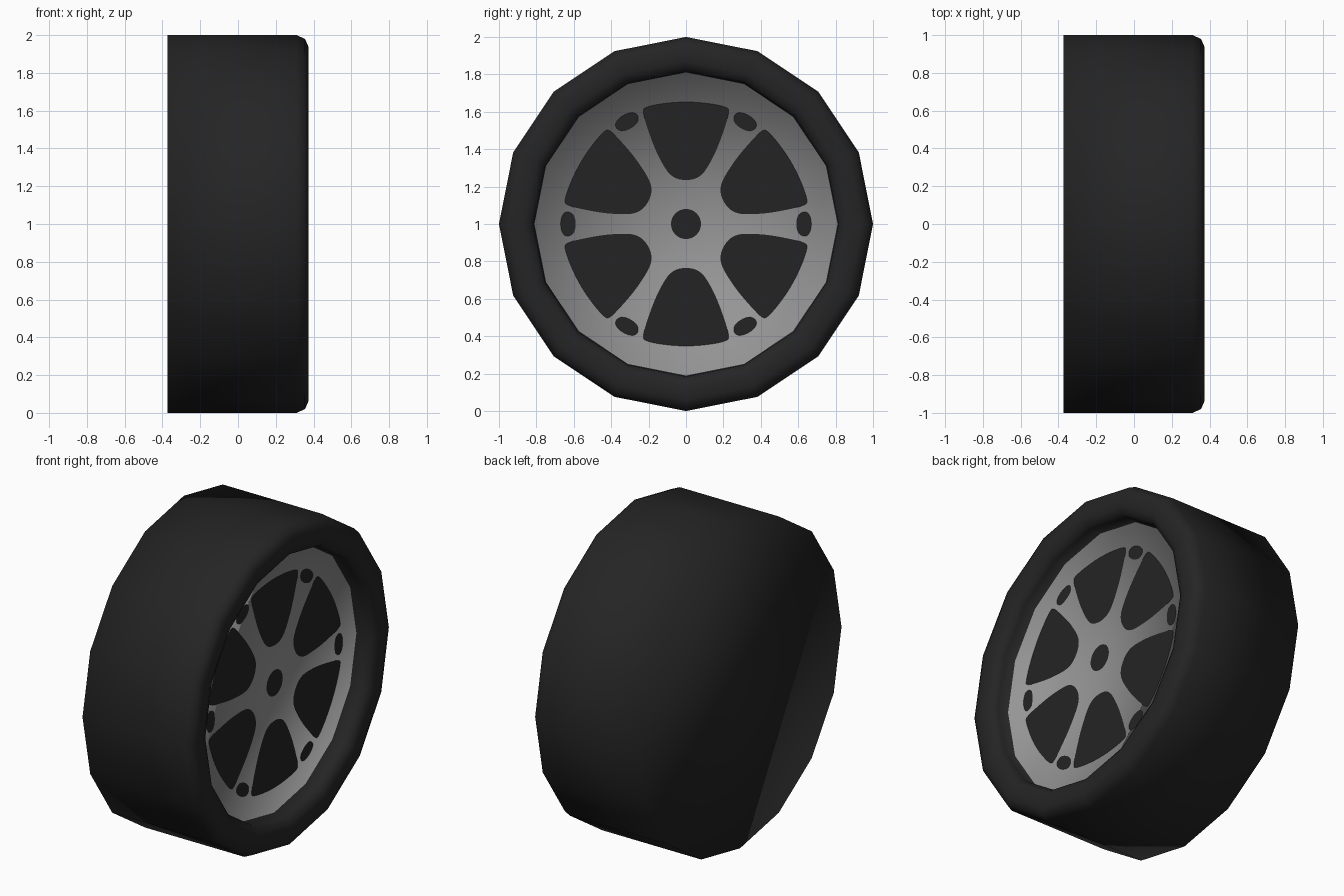
import bpy, bmesh, math
from mathutils import Vector

if "Cube" in bpy.data.objects:
    bpy.data.objects.remove(bpy.data.objects["Cube"])

SIDES = 16
CZ = 1.0          # axle height
DISC_X = 0.25     # depth of the recessed wheel face


def material(name, v):
    m = bpy.data.materials.new(name)
    m.diffuse_color = (v, v, v, 1)
    m.use_nodes = True
    m.node_tree.nodes["Principled BSDF"].inputs["Base Color"].default_value = m.diffuse_color
    return m


rubber = material("black_rubber", 0.018)
alloy = material("grey_alloy", 0.30)
opening = material("dark_opening", 0.0175)


def make_object(name, bm, mats):
    me = bpy.data.meshes.new(name)
    bm.to_mesh(me)
    bm.free()
    for m in mats:
        me.materials.append(m)
    ob = bpy.data.objects.new(name, me)
    bpy.context.collection.objects.link(ob)
    return ob


# Tyre and wheel face: one profile (x, radius) turned about the axle
profile = [(-0.373, 1.0), (0.31, 1.0), (0.355, 0.98), (0.372, 0.94),
           (0.372, 0.87), (0.355, 0.83), (0.32, 0.815), (DISC_X, 0.81)]
bm = bmesh.new()
rings = []
for x, r in profile:
    ring = []
    for i in range(SIDES):
        a = 2 * math.pi * i / SIDES
        ring.append(bm.verts.new((x, r * math.cos(a), CZ + r * math.sin(a))))
    rings.append(ring)
for a, b in zip(rings, rings[1:]):
    for i in range(SIDES):
        j = (i + 1) % SIDES
        bm.faces.new((a[i], a[j], b[j], b[i]))
bm.faces.new(rings[0][::-1])                      # closed inner side
hub = bm.verts.new((DISC_X, 0, CZ))
for i in range(SIDES):                            # alloy face
    f = bm.faces.new((rings[-1][i], rings[-1][(i + 1) % SIDES], hub))
    f.material_index = 1
bmesh.ops.recalc_face_normals(bm, faces=bm.faces[:])
for f in bm.faces:
    f.smooth = True
make_object("tyre_and_wheel_face", bm, [rubber, alloy])


def rounded(points, steps=5):
    """Closed smooth curve through the points."""
    pts = [Vector(p) for p in points]
    n, out = len(pts), []
    for i in range(n):
        p0, p1, p2, p3 = (pts[(i + k) % n] for k in (-1, 0, 1, 2))
        for s in range(steps):
            t = s / steps
            out.append(0.5 * (2 * p1 + (p2 - p0) * t
                              + (2 * p0 - 5 * p1 + 4 * p2 - p3) * t * t
                              + (3 * p1 - p0 - 3 * p2 + p3) * t ** 3))
    return out


def plates(name, half, turns):
    """Thin dark plates; half outline is (across, outward), mirrored across."""
    other = [(-u, v) for u, v in reversed(half) if u > 0]
    outline = rounded(half + other)
    bm = bmesh.new()
    for deg in turns:
        a = math.radians(deg)
        out, side = Vector((math.cos(a), math.sin(a))), Vector((-math.sin(a), math.cos(a)))
        vs = []
        for u, v in outline:
            p = side * u + out * v
            vs.append(bm.verts.new((DISC_X + 0.003, p.x, CZ + p.y)))
        f = bm.faces.new(vs)
        f.normal_update()
        if f.normal.x < 0:
            f.normal_flip()
    return make_object(name, bm, [opening])


# Large gaps between the spokes
plates("spoke_gaps",
       [(0, 0.235), (0.085, 0.265), (0.155, 0.38), (0.205, 0.51), (0.227, 0.595),
        (0.21, 0.625), (0.11, 0.645), (0, 0.652)],
       [30 + 60 * k for k in range(6)])
# Small slots at the spoke ends
plates("spoke_slots",
       [(0, 0.59), (0.042, 0.598), (0.064, 0.625), (0.06, 0.65), (0.035, 0.665), (0, 0.67)],
       [60 * k for k in range(6)])
# Centre bore
plates("hub_bore",
       [(0.08 * math.sin(t * math.pi / 6) if t not in (0, 6) else 0,
         0.08 * math.cos(t * math.pi / 6)) for t in range(7)], [0])
